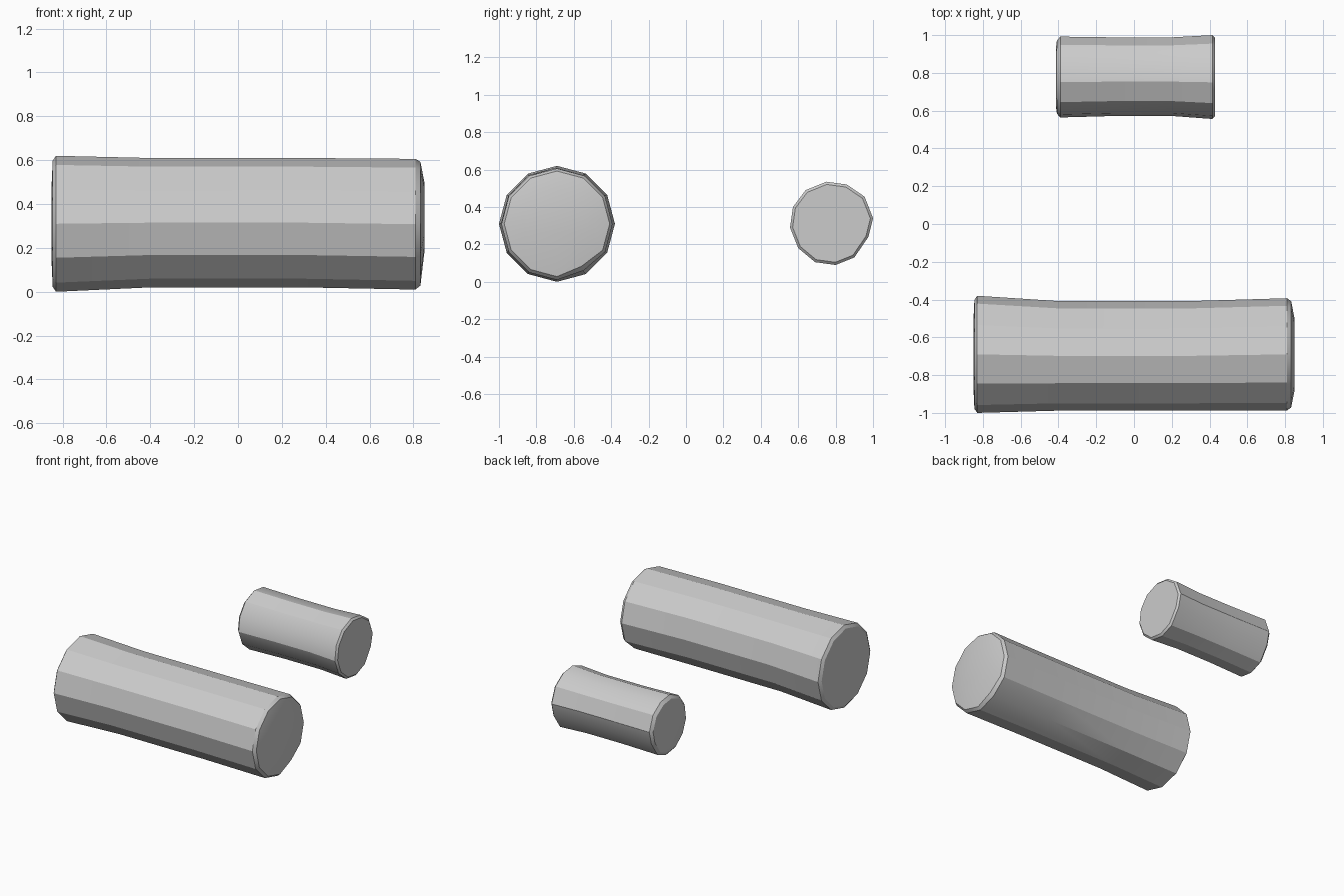
import bpy, bmesh, math

if "Cube" in bpy.data.objects:
    bpy.data.objects.remove(bpy.data.objects["Cube"])

wood = bpy.data.materials.new("plain grey")
wood.diffuse_color = (0.6, 0.6, 0.6, 1)
wood.use_nodes = True
wood.node_tree.nodes["Principled BSDF"].inputs["Base Color"].default_value = wood.diffuse_color


def make_log(name, section, rings, dents=None):
    """Loft a unit cross-section through rings of (x, cy, cz, ry, rz)."""
    dents = dents or {}
    bm = bmesh.new()
    loops = []
    for r, (x, cy, cz, ry, rz) in enumerate(rings):
        loop = []
        for i, (u, v) in enumerate(section):
            k = dents.get((r, i), 1.0)
            loop.append(bm.verts.new((x, cy + u * ry * k, cz + v * rz * k)))
        loops.append(loop)
    n = len(section)
    for a, b in zip(loops, loops[1:]):
        for i in range(n):
            j = (i + 1) % n
            bm.faces.new((a[i], a[j], b[j], b[i]))
    bm.faces.new(loops[0])
    bm.faces.new(loops[-1])
    bmesh.ops.recalc_face_normals(bm, faces=bm.faces)
    me = bpy.data.meshes.new(name)
    bm.to_mesh(me)
    bm.free()
    me.materials.append(wood)
    ob = bpy.data.objects.new(name, me)
    bpy.context.collection.objects.link(ob)
    bpy.ops.object.select_all(action='DESELECT')
    ob.select_set(True)
    bpy.context.view_layer.objects.active = ob
    bpy.ops.object.shade_smooth_by_angle(angle=math.radians(29.5))
    return ob


# Large front log: regular twelve sides, slight waist, chamfered domed ends
circle = [(math.cos(math.radians(30 * i)), math.sin(math.radians(30 * i)))
          for i in range(12)]
large_rings = [
    (-0.85, -0.69, 0.31, 0.18, 0.18),
    (-0.845, -0.69, 0.31, 0.288, 0.288),
    (-0.83, -0.69, 0.31, 0.31, 0.31),
    (-0.40, -0.698, 0.315, 0.29, 0.295),
    (0.30, -0.698, 0.315, 0.29, 0.295),
    (0.81, -0.69, 0.308, 0.297, 0.298),
    (0.832, -0.69, 0.31, 0.282, 0.282),
    (0.85, -0.69, 0.34, 0.19, 0.16),
]
# small nick at the lower back of the right end
large_log = make_log("large_log", circle, large_rings,
                     {(5, 10): 0.96, (6, 10): 0.93})

# Small rear log: uneven hewn twelve-sided section
outline = [(1.0, 0.34), (0.955, 0.455), (0.86, 0.52), (0.75, 0.535),
           (0.64, 0.49), (0.572, 0.40), (0.556, 0.29), (0.60, 0.18),
           (0.69, 0.105), (0.80, 0.09), (0.90, 0.13), (0.975, 0.24)]
hewn = [((y - 0.778) / 0.222, (z - 0.3125) / 0.2225) for y, z in outline]
small_rings = [
    (-0.412, 0.778, 0.3125, 0.165, 0.165),
    (-0.408, 0.778, 0.3125, 0.195, 0.195),
    (-0.39, 0.778, 0.3125, 0.214, 0.218),
    (-0.10, 0.780, 0.3125, 0.208, 0.212),
    (0.20, 0.780, 0.3125, 0.208, 0.212),
    (0.415, 0.778, 0.3125, 0.222, 0.2225),
    (0.428, 0.778, 0.3125, 0.208, 0.208),
]
small_log = make_log("small_log", hewn, small_rings)
